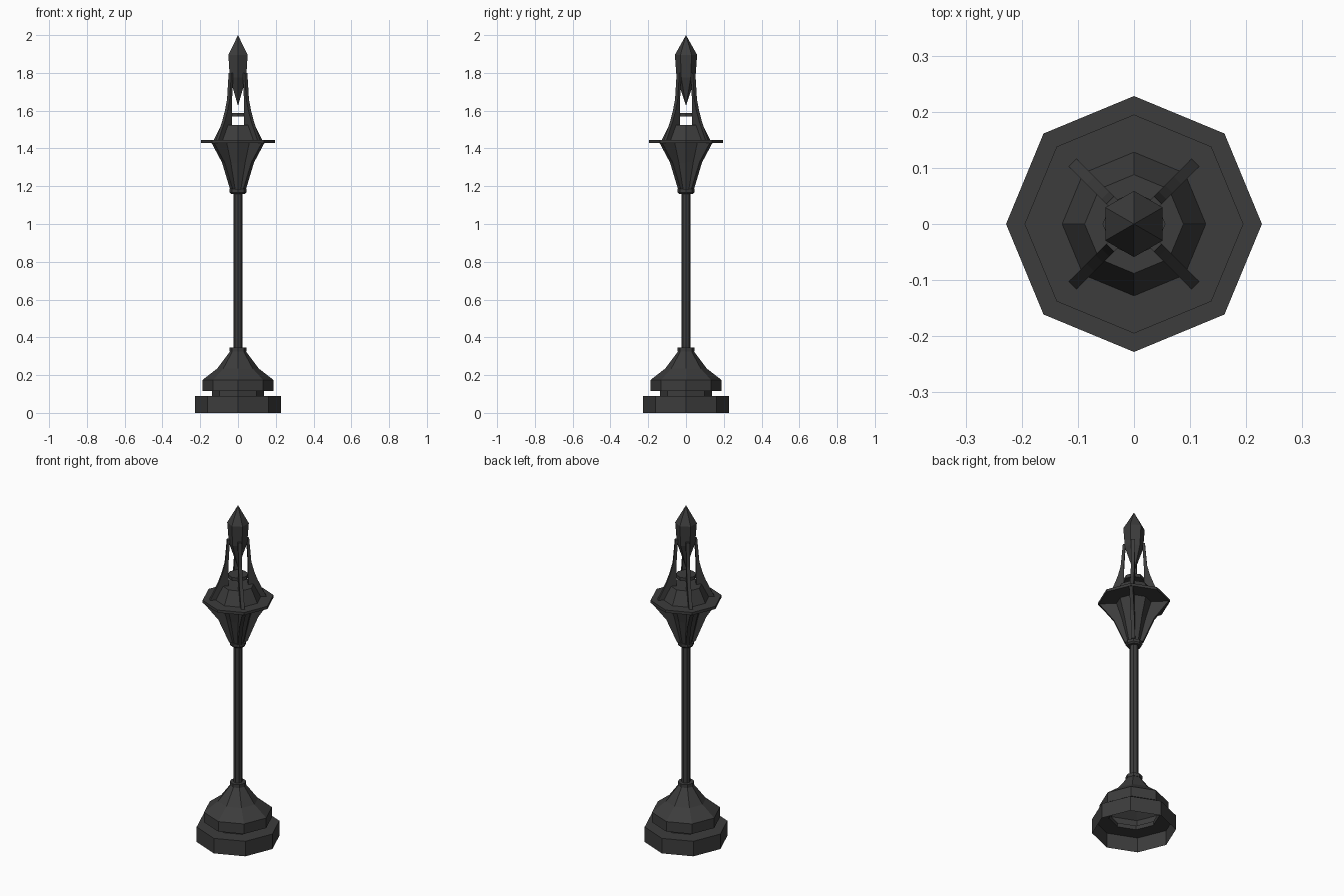
import bpy, bmesh
from math import cos, sin, pi, radians
from mathutils import Matrix

cube = bpy.data.objects.get("Cube")
if cube:
    bpy.data.objects.remove(cube, do_unlink=True)

# Single dark metal colour
metal = bpy.data.materials.new("dark iron")
metal.use_nodes = True
tone = (0.045, 0.045, 0.045, 1)
metal.diffuse_color = tone
metal.node_tree.nodes["Principled BSDF"].inputs["Base Color"].default_value = tone


def finish(name, bm):
    bmesh.ops.recalc_face_normals(bm, faces=bm.faces)
    mesh = bpy.data.meshes.new(name)
    bm.to_mesh(mesh)
    bm.free()
    mesh.materials.append(metal)
    obj = bpy.data.objects.new(name, mesh)
    bpy.context.collection.objects.link(obj)
    return obj


def turned(name, profile, sides=8, start=0.0, open_bottom=False):
    """Stack of polygon rings given as (radius, height) pairs."""
    bm = bmesh.new()
    rings = []
    for r, z in profile:
        if r == 0:
            rings.append([bm.verts.new((0, 0, z))] * sides)
        else:
            angles = [start + 2 * pi * i / sides for i in range(sides)]
            rings.append([bm.verts.new((r * cos(a), r * sin(a), z)) for a in angles])
    for low, high in zip(rings, rings[1:]):
        for i in range(sides):
            j = (i + 1) % sides
            corners = dict.fromkeys((low[i], low[j], high[j], high[i]))
            bm.faces.new(list(corners))
    if profile[0][0] and not open_bottom:
        bm.faces.new(rings[0])
    if profile[-1][0]:
        bm.faces.new(rings[-1])
    return finish(name, bm)


def fin(name, outline, angle, thickness=0.02):
    """Flat upright plate from a (radius, height) outline, turned to an angle."""
    bm = bmesh.new()
    face = bm.faces.new([bm.verts.new((r, -thickness / 2, z)) for r, z in outline])
    extruded = bmesh.ops.extrude_face_region(bm, geom=[face])["geom"]
    moved = [v for v in extruded if isinstance(v, bmesh.types.BMVert)]
    bmesh.ops.translate(bm, verts=moved, vec=(0, thickness, 0))
    bmesh.ops.rotate(bm, verts=bm.verts, matrix=Matrix.Rotation(angle, 3, "Z"))
    return finish(name, bm)


# Hollow stepped base
turned("base", [(0.228, 0), (0.228, 0.09), (0.138, 0.09), (0.138, 0.115),
                (0.187, 0.115), (0.187, 0.175), (0.11, 0.235), (0.04, 0.328)],
       open_bottom=True)

# Pole with a collar at each end
turned("lower_collar", [(0.045, 0.325), (0.045, 0.345)])
turned("pole", [(0.024, 0.34), (0.024, 1.165)])
turned("upper_collar", [(0.038, 1.16), (0.045, 1.168), (0.045, 1.185)])

# Flared bowl, wide plate and hood
turned("bowl", [(0.035, 1.18), (0.068, 1.326), (0.1, 1.435)])
turned("plate", [(0.195, 1.43), (0.195, 1.446)])
turned("hood", [(0.128, 1.446), (0.088, 1.525)])

# Small floating disc held between the fins
turned("small_disc", [(0.056, 1.568), (0.056, 1.588)])

# Pointed six-sided crystal
turned("crystal", [(0, 1.625), (0.05, 1.775), (0.059, 1.895), (0, 2.0)],
       sides=6, start=pi / 2)

# Four fins on the diagonals, below and above the plate
lower_outline = [(0.03, 1.185), (0.05, 1.185), (0.11, 1.326), (0.19, 1.432), (0.06, 1.432)]
upper_outline = [(0.08, 1.446), (0.155, 1.446), (0.11, 1.54), (0.088, 1.6),
                 (0.072, 1.66), (0.06, 1.8), (0.046, 1.8), (0.054, 1.66), (0.055, 1.52)]
for i in range(4):
    angle = radians(45 + 90 * i)
    fin(f"lower_fin_{i + 1}", lower_outline, angle)
    fin(f"upper_fin_{i + 1}", upper_outline, angle)
